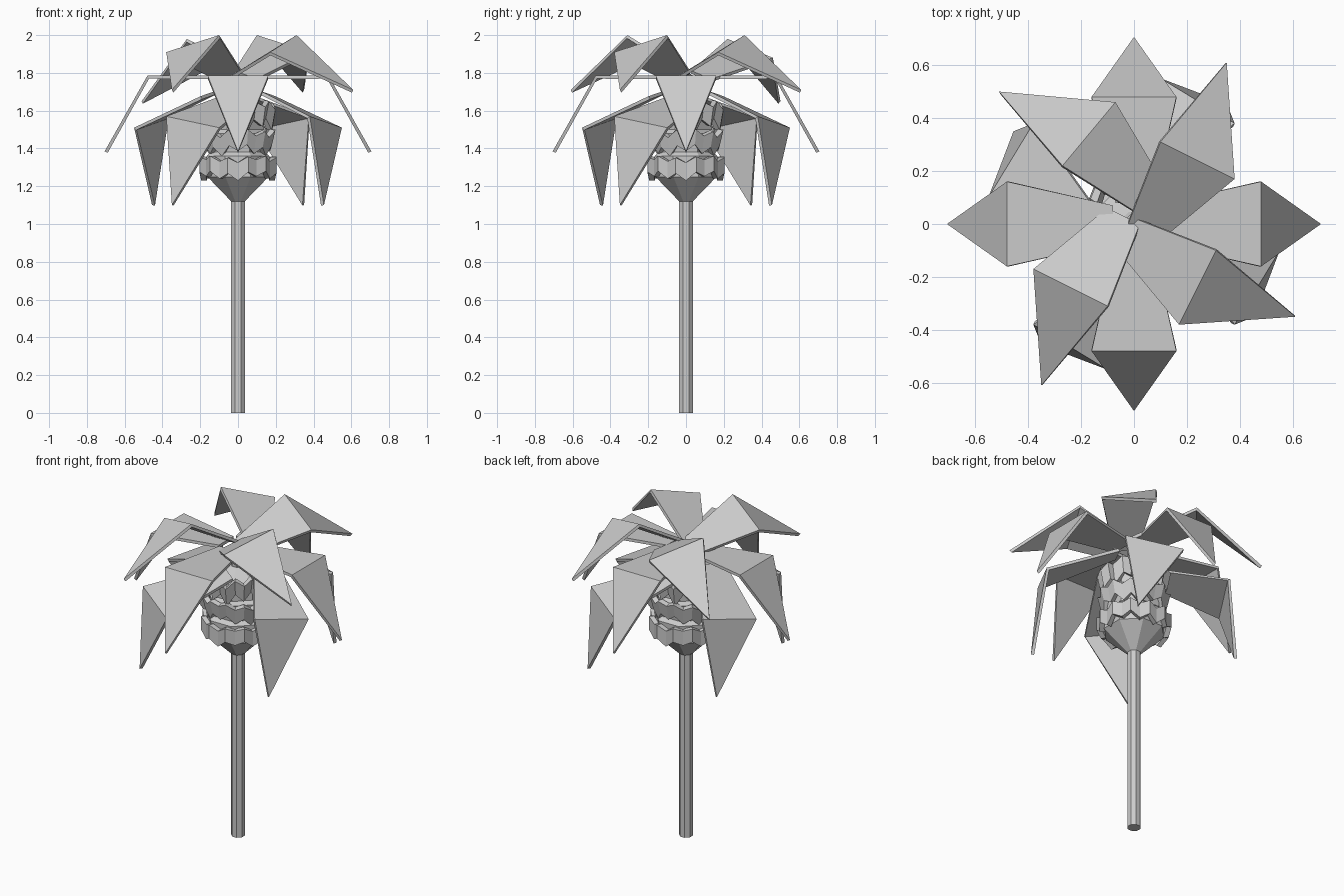
import bpy, bmesh, math
from mathutils import Vector, Matrix

if "Cube" in bpy.data.objects:
    bpy.data.objects.remove(bpy.data.objects["Cube"])


def make_object(name, verts, faces):
    mesh = bpy.data.meshes.new(name)
    mesh.from_pydata([tuple(v) for v in verts], [], faces)
    mesh.update()
    ob = bpy.data.objects.new(name, mesh)
    bpy.context.collection.objects.link(ob)
    return ob


def lathe(name, profile, sides):
    """Closed faceted solid from (radius, z) pairs."""
    verts, faces = [], []
    for r, z in profile:
        for i in range(sides):
            a = 2 * math.pi * (i + 0.5) / sides
            verts.append((r * math.cos(a), r * math.sin(a), z))
    for k in range(len(profile) - 1):
        for i in range(sides):
            j = (i + 1) % sides
            faces.append((k * sides + i, k * sides + j,
                          (k + 1) * sides + j, (k + 1) * sides + i))
    faces.append(tuple(reversed(range(sides))))
    n = (len(profile) - 1) * sides
    faces.append(tuple(range(n, n + sides)))
    return make_object(name, verts, faces)


def leaf(name, p1, p2, tip, base, turn=0):
    """Folded frond: tapered inner panel, crease p1-p2, pointed outer panel."""
    p1, p2, tip, base = map(Vector, (p1, p2, tip, base))
    d = (p1 - p2) * 0.22
    rot = Matrix.Rotation(math.radians(turn), 3, 'Z')
    verts = [rot @ v for v in (base + d, base - d, p2, p1, tip)]
    n = (verts[2] - verts[0]).cross(verts[3] - verts[1])
    faces = [(0, 1, 2, 3), (3, 2, 4)]
    if n.z < 0:
        faces = [f[::-1] for f in faces]
    ob = make_object(name, verts, faces)
    m = ob.modifiers.new("thickness", 'SOLIDIFY')
    m.thickness = 0.018
    m.offset = -1


def jagged_ring(name, z0, z1, r0, r1, tooth, phase):
    """Band with zigzag upper and lower rims around the bulb."""
    n = 24
    drop = (1.0, 0.1, 0.55, 0.0, 0.8, 0.25)
    verts, faces = [], []
    for i in range(n):
        a = 2 * math.pi * i / n
        t = drop[(i + phase) % 6] * tooth
        flare = 0.015 * (i % 2)
        for r, z in ((r0 + flare, z0 - t + tooth), (r1 + flare, z1 - t * 0.7)):
            verts.append((r * math.cos(a), r * math.sin(a), z))
        j = (i + 1) % n
        faces.append((2 * i, 2 * j, 2 * j + 1, 2 * i + 1))
    ob = make_object(name, verts, faces)
    m = ob.modifiers.new("thickness", 'SOLIDIFY')
    m.thickness = 0.03
    m.offset = -1


# Stem and faceted bulb
lathe("stem", [(0.039, 0), (0.039, 1.78)], 8)
lathe("bulb", [(0.039, 1.12), (0.175, 1.25), (0.18, 1.36), (0.155, 1.38),
               (0.17, 1.48), (0.15, 1.5), (0.15, 1.6), (0.05, 1.66)], 8)

# Jagged layers wrapped around the bulb
jagged_ring("lower_ring", 1.23, 1.36, 0.195, 0.195, 0.05, 0)
jagged_ring("middle_ring", 1.36, 1.50, 0.17, 0.19, 0.06, 2)
jagged_ring("upper_ring", 1.48, 1.65, 0.17, 0.19, 0.08, 5)

# Three tiers of fronds, repeated by quarter turns
for k in range(4):
    t = 90 * k
    leaf(f"middle_leaf_{k}", (0.48, 0.16, 1.785), (0.48, -0.16, 1.785),
         (0.706, 0, 1.385), (0.08, 0, 1.785), t)
    leaf(f"lower_leaf_{k}", (0.55, -0.10, 1.51), (0.38, -0.38, 1.57),
         (0.455, -0.35, 1.10), (0.16, 0.04, 1.69), t)
    if k != 2:
        leaf(f"upper_leaf_{k}", (0.31, -0.10, 2.0), (0.17, -0.38, 1.91),
             (0.61, -0.35, 1.71), (-0.03, -0.04, 1.79), t)
# The fourth upper frond hangs a little differently
leaf("upper_leaf_2", (-0.27, 0.22, 1.98), (-0.07, 0.46, 1.88),
     (-0.51, 0.50, 1.65), (0.08, 0.08, 1.79))
